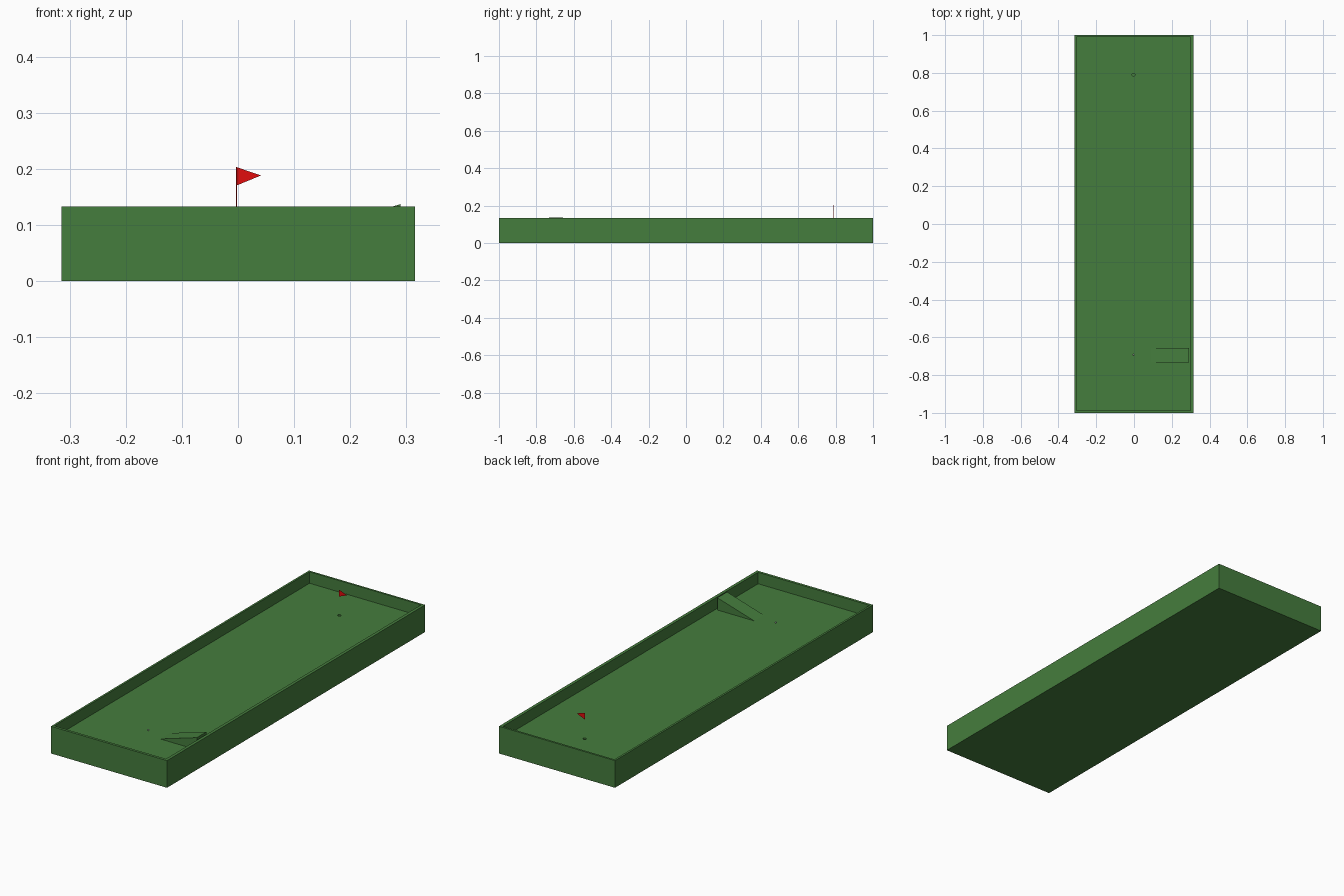
import bpy, bmesh
from math import radians

if "Cube" in bpy.data.objects:
    bpy.data.objects.remove(bpy.data.objects["Cube"])

FLOOR, RIM = 0.077, 0.133
CX = -0.003  # centre line of the putting lane


def material(name, rgb):
    m = bpy.data.materials.new(name)
    m.diffuse_color = (*rgb, 1)
    m.use_nodes = True
    m.node_tree.nodes["Principled BSDF"].inputs["Base Color"].default_value = m.diffuse_color
    return m


green = material("turf_green", (0.06, 0.205, 0.047))
red = material("flag_red", (0.75, 0.004, 0.004))


def finish(ob, name, mat):
    ob.name = name
    if mat:
        ob.data.materials.append(mat)
    return ob


def box(name, x0, x1, y0, y1, z0, z1, mat=None):
    bpy.ops.mesh.primitive_cube_add(size=1, location=((x0 + x1) / 2, (y0 + y1) / 2, (z0 + z1) / 2))
    ob = bpy.context.object
    ob.scale = (x1 - x0, y1 - y0, z1 - z0)
    return finish(ob, name, mat)


def cylinder(name, r, x, y, z0, z1, sides, mat=None):
    bpy.ops.mesh.primitive_cylinder_add(vertices=sides, radius=r, depth=z1 - z0, location=(x, y, (z0 + z1) / 2))
    return finish(bpy.context.object, name, mat)


def prism(name, profile, y0, y1, mat):
    """Extrude an (x, z) profile along y."""
    bm = bmesh.new()
    face = bm.faces.new([bm.verts.new((x, y0, z)) for x, z in profile])
    ext = bmesh.ops.extrude_face_region(bm, geom=[face])
    verts = [v for v in ext["geom"] if isinstance(v, bmesh.types.BMVert)]
    bmesh.ops.translate(bm, verts=verts, vec=(0, y1 - y0, 0))
    bmesh.ops.recalc_face_normals(bm, faces=bm.faces)
    me = bpy.data.meshes.new(name)
    bm.to_mesh(me)
    bm.free()
    ob = bpy.data.objects.new(name, me)
    bpy.context.collection.objects.link(ob)
    return finish(ob, name, mat)


def cut(ob, cutter):
    mod = ob.modifiers.new(cutter.name, "BOOLEAN")
    mod.operation, mod.solver, mod.object = "DIFFERENCE", "EXACT", cutter
    cutter.hide_render = True
    cutter.hide_set(True)


# Tray with raised rim, recessed lane and cup
tray = box("course_tray", -0.315, 0.315, -1, 1, 0, RIM, green)
lane = box("lane_cutter", -0.305, 0.300, -0.987, 0.99, FLOOR, RIM + 0.05)
cup = cylinder("cup_cutter", 0.008, CX, 0.79, FLOOR - 0.02, FLOOR + 0.02, 24)
cut(tray, lane)
cut(tray, cup)

# Wedge ramp beside the tee
prism("ramp", [(0.09, FLOOR - 0.001), (0.29, FLOOR - 0.001), (0.29, 0.137), (0.09, FLOOR)], -0.732, -0.657, green)

# Ball on the tee spot
bpy.ops.mesh.primitive_uv_sphere_add(segments=16, ring_count=8, radius=0.004, location=(CX, -0.692, FLOOR + 0.004))
ball = finish(bpy.context.object, "ball", None)
bpy.ops.object.shade_smooth_by_angle(angle=radians(40))

# Flag pole and pennant
cylinder("flag_pole", 0.001, CX, 0.787, FLOOR - 0.02, 0.203, 12, red)
prism("flag", [(CX, 0.17), (0.041, 0.188), (CX, 0.203)], 0.7865, 0.7875, red)
